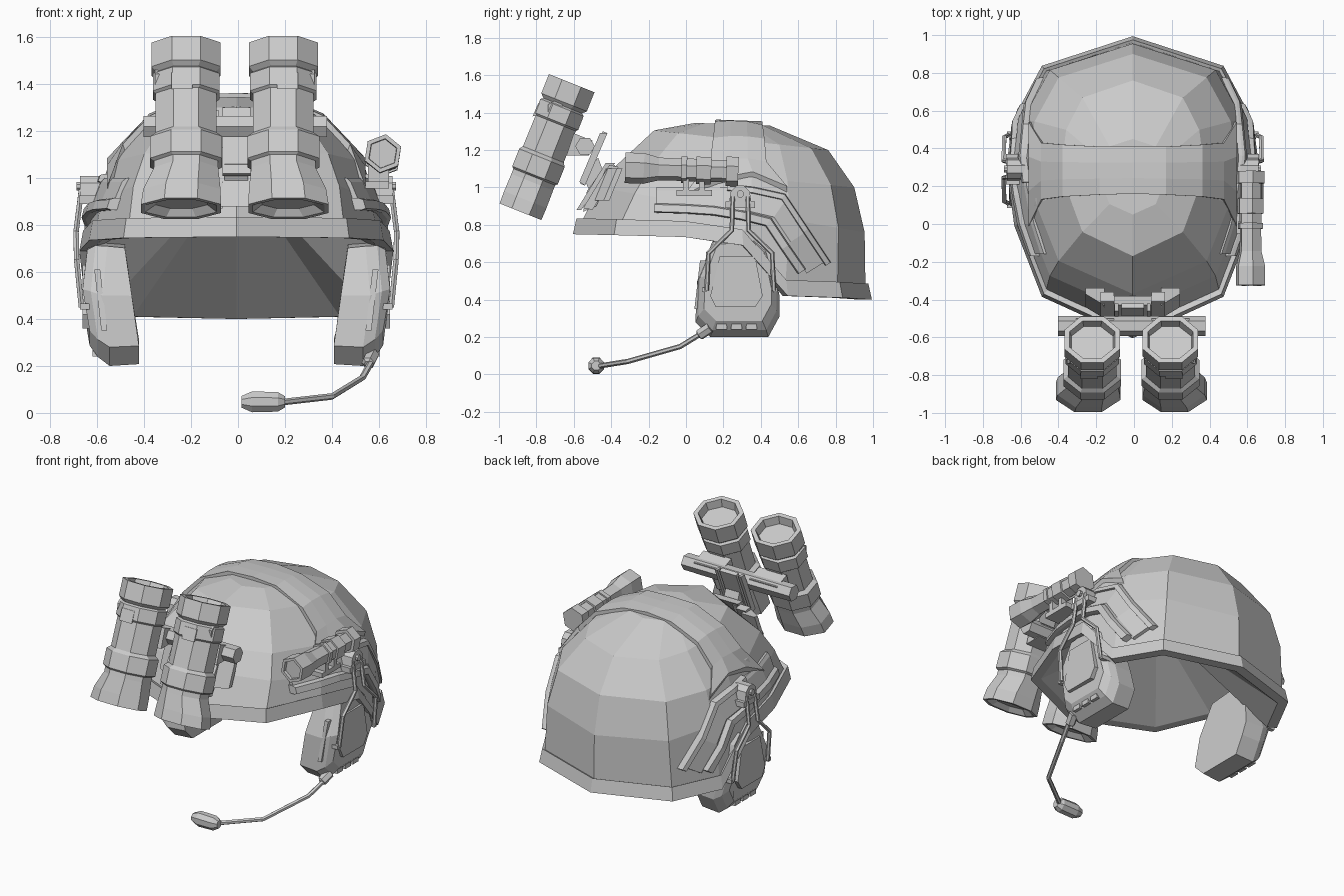
import bpy, bmesh, math
from mathutils import Vector as V
from mathutils.bvhtree import BVHTree

if "Cube" in bpy.data.objects:
    bpy.data.objects.remove(bpy.data.objects["Cube"])

MID = -.007  # symmetry plane of the model


def make(name, verts, faces, mirror=False, fix=True):
    me = bpy.data.meshes.new(name)
    me.from_pydata([tuple(v) for v in verts], [], faces)
    if fix:
        bm = bmesh.new()
        bm.from_mesh(me)
        bmesh.ops.recalc_face_normals(bm, faces=bm.faces)
        bm.to_mesh(me)
        bm.free()
    ob = bpy.data.objects.new(name, me)
    ob.location.x = MID
    bpy.context.collection.objects.link(ob)
    if mirror:
        ob.modifiers.new("mirror", 'MIRROR').use_mirror_merge = False
    return ob


def quads(rings, n, closed=False):
    last = rings if closed else rings - 1
    return [(k * n + j, k * n + (j + 1) % n, (k + 1) % rings * n + (j + 1) % n, (k + 1) % rings * n + j)
            for k in range(last) for j in range(n)]


def loft(name, rings, mirror=False, closed=False):
    n, m = len(rings[0]), len(rings)
    f = quads(m, n, closed)
    if not closed:
        f += [tuple(range(n)), tuple(range((m - 1) * n, m * n))]
    return make(name, [p for r in rings for p in r], f, mirror)


def lathe(name, start, axis, ref, prof, sides=8, mirror=False, phase=0.5):
    # profile rows: distance, radius along u, [radius along v, shift along u]
    a = V(axis).normalized()
    u = (V(ref) - V(ref).dot(a) * a).normalized()
    v = a.cross(u)
    rings = []
    for t, ru, *rest in prof:
        rv, du = (list(rest) + [ru, 0][len(rest):])
        rings.append([V(start) + a * t + u * (du + ru * math.cos(q)) + v * rv * math.sin(q)
                      for q in [2 * math.pi * (i + phase) / sides for i in range(sides)]])
    return loft(name, rings, mirror)


def tube(name, pts, r, ref, sides=6, mirror=False):
    pts = [V(p) for p in pts]
    rings = []
    for i, p in enumerate(pts):
        t = (pts[min(i + 1, len(pts) - 1)] - pts[max(i - 1, 0)]).normalized()
        u = V(ref).cross(t).normalized()
        w = t.cross(u)
        rings.append([p + r * (u * math.cos(q) + w * math.sin(q))
                      for q in [2 * math.pi * (k + .5) / sides for k in range(sides)]])
    return loft(name, rings, mirror)


def prism(name, yz, x0, x1, mirror=False):
    return loft(name, [[(x, y, z) for y, z in yz] for x in (x0, x1)], mirror)


def box_yz(y0, y1, z0, z1):
    return [(y0, z0), (y1, z0), (y1, z1), (y0, z1)]


# helmet shell: faceted rings from rim to crown
half = [(0, -.57, .79), (.46, -.36, .785), (.60, 0, .775), (.64, .3, .73), (.61, .53, .46), (.46, .81, .45), (0, .96, .44)]
rim = [V(p) for p in half] + [V((-x, y, z)) for x, y, z in half[-2:0:-1]]
rows = [(-.47, 1.0, .955, .76, .61), (-.37, 1.12, .90, 1.0, .545), (-.17, 1.305, .76, 1.2, .37), (.05, 1.345, .45, 1.33, .17)]
rings = [rim]
for yf, zf, yb, zb, hw in rows:
    ring = []
    for p in rim:
        v = (p.y + .57) / 1.53
        ring.append(V((p.x / .64 * hw, yf + (yb - yf) * v, zf + (zb - zf) * v)))
    rings.append(ring)
sv = [p for r in rings for p in r]
sf = quads(5, 12) + [tuple(range(48, 60))]
bvh = BVHTree.FromPolygons(sv, sf)
make("helmet_shell", sv, sf, fix=False)


def side_x(y, z):
    hit = bvh.ray_cast(V((2, y, z)), V((-1, 0, 0)))[0]
    return hit.x if hit else .61


def top_z(x, y):
    hit = bvh.ray_cast(V((x, y, 3)), V((0, 0, -1)))[0]
    return hit.z if hit else 1.0


def strip(name, path, w, t):
    # raised strip that hugs the side of the shell, with bevelled edges
    pts = [V(p) for p in path]
    rings = []
    for i, p in enumerate(pts):
        a = (p - pts[i - 1]).normalized() if i else (pts[1] - p).normalized()
        b = (pts[i + 1] - p).normalized() if i < len(pts) - 1 else a
        d = (a + b).normalized()
        n = V((-d.y, d.x)) * w / 2 / max(.5, d.dot(a))
        rings.append([(side_x(*(p + n * s)) + o, (p + n * s).x, (p + n * s).y)
                      for s, o in ((-1, -.03), (-1, t * .6), (-.75, t), (.75, t), (1, t * .6), (1, -.03))])
    return loft(name, rings, True)


# rim trim, and a faceted inner liner rising to one point
trim = []
for p in rim:
    c = V((0, .2, 0))
    f = V((p.x, p.y - .2, 0))
    trim.append([c + f * s + V((0, 0, p.z + dz)) for s, dz in ((1.045, -.04), (1.02, .045), (.975, .03), (.96, -.04))])
loft("rim_trim", trim, closed=True)
make("inner_liner", [t[3] for t in trim] + [V((0, .2, 1.05))], [((j + 1) % 12, j, 12) for j in range(12)], fix=False)

# raised crown band with flared ends
band = [(.0, .16, .41), (.17, .155, .41), (.36, .145, .42), (.47, .13, .43), (.535, -.01, .54)]
cols = [(-x, a, b) for x, a, b in band[:0:-1]] + band
rings = []
for x, a, b in cols:
    line = [(x, a + (b - a) * k / 3) for k in range(4)]
    rings.append([(x * 1.03, y, top_z(x, y) + .022) for x, y in line] + [(x, y, top_z(x, y) - .02) for x, y in line[::-1]])
loft("crown_band", rings)

# side covers and rails
strip("side_cover", [(-.16, .935), (0, .935), (.2, .935), (.35, .92), (.5, .885), (.6, .735), (.7, .575)], .13, .022)
strip("rail_lower", [(-.17, .89), (0, .885), (.15, .875), (.3, .85), (.44, .815), (.53, .68), (.62, .55)], .05, .045)
strip("rail_upper", [(.22, 1.0), (.36, .985), (.52, .95), (.64, .77), (.76, .59)], .035, .035)

# ear cups: lofted slices, tilted inward toward the bottom
oval = [(.14, .71), (.38, .73), (.45, .66), (.5, .42), (.5, .31), (.44, .2), (.13, .2), (.05, .28), (.06, .5)]
cup = []
for x, s, lift in ((.445, .97, 0), (.57, 1, 0), (.62, .93, .02), (.655, .8, .035)):
    cup.append([(x + (.03 if z > .6 and x < .5 else 0) - (.03 if z < .35 else 0) - (.02 if z > .6 and x > .5 else 0),
                 .28 + (y - .28) * s, .46 + (z - .46) * s + lift) for y, z in oval])
loft("ear_cup", cup, True)
prism("cup_side_panel", [(.18, .63), (.37, .63), (.41, .42), (.37, .36), (.16, .36), (.13, .42)], .6, .655, True)
for y in (.19, .27, .35):
    prism("cup_grille", [(y - .03, .24), (y + .03, .24), (y + .025, .285), (y - .025, .285)], .53, .612, True)
loft("cup_front_bar", [[(.55, y, .35), (.575, y, .35), (.605, y + .03, .61), (.58, y + .03, .61)]
                       for y in (.045, .12)], True)

# pivot brackets and wire arms
prism("pivot_plate", box_yz(.21, .37, .89, .925), .58, .67, True)
prism("pivot_tab", [(.23, .92), (.35, .92), (.34, .98), (.31, 1.01), (.27, 1.01), (.24, .98)], .57, .665, True)
lathe("pivot_pin", (.64, .29, .965), (1, 0, 0), (0, 1, 0), [(0, .02), (.04, .02)], 8, True)
for s in (-1, 1):
    tube("ear_arm", [(.66, .29 + s * .04, .95), (.683, .29 + s * .045, .77), (.68, .29 + s * .17, .65),
                     (.66, .29 + s * .18, .45)], .013, (0, 1, .3), 6, True)
    prism("arm_clip", box_yz(.275 + s * .19, .3 + s * .19, .44, .465), .58, .665, True)

# boom microphone
lathe("boom_joint", (.58, .13, .25), (-.2, -.6, -.4), (0, 0, 1), [(0, .03), (.07, .03), (.08, .015)], 6)
tube("boom", [(.582, .1, .23), (.537, -.03, .15), (.407, -.31, .07), (.197, -.46, .046)], .014, (0, 0, 1))
lathe("microphone", (.207, -.48, .047), (-1, 0, 0), (0, 0, 1),
      [(0, .026), (.03, .045, .045), (.14, .048, .045), (.185, .027)], 8)

# flashlight with recessed lens, plus its mount
lathe("flashlight", (.624, -.325, 1.105), (0, 1, -.035), (0, 0, 1),
      [(.02, .062), (0, .064), (0, .083), (.1, .083), (.18, .062), (.3, .06), (.3, .072), (.33, .072), (.33, .062),
       (.38, .062), (.38, .074), (.46, .074), (.46, .06), (.54, .06), (.54, .08), (.605, .08)], 6, phase=.15)
prism("light_mount_base", box_yz(-.05, .14, .955, .985), .55, .65)
for y in (0, .085):
    prism("light_mount_post", box_yz(y - .015, y + .015, .96, 1.09), .56, .65)

# front shroud
prism("shroud_plate", [(-.585, .88), (-.56, .88), (-.38, 1.13), (-.43, 1.13)], -.1, .1)
prism("shroud_plate_side", [(-.55, .89), (-.5, .88), (-.36, 1.11), (-.41, 1.12)], .1, .17, True)
prism("shroud_rib", [(-.55, .87), (-.53, .98), (-.43, 1.12), (-.38, 1.12), (-.48, .9)], .06, .09, True)
loft("shroud_wing", [[(.15, y, z), (.25, y + .06, z), (.25, y + .09, z), (.15, y + .09, z)]
                     for y, z in ((-.5, .93), (-.43, 1.1))], True)

# flip arm, plate and cross bar
prism("flip_arm", [(-.52, .99), (-.44, 1.08), (-.47, 1.16), (-.55, 1.06)], -.05, .05)
prism("flip_plate", [(-.445, 1.3), (-.42, 1.29), (-.54, 1.01), (-.565, 1.02)], -.06, .06)
prism("flip_rail", [(-.46, 1.29), (-.42, 1.29), (-.54, 1.01), (-.57, 1.03)], .075, .095, True)
lathe("cross_bar", (-.395, -.54, 1.22), (1, 0, 0), (0, 1, 0), [(0, .052), (.78, .052)], 6, phase=0)
prism("bar_bracket", [(-.64, 1.17), (-.52, 1.17), (-.5, 1.25), (-.6, 1.29)], .1, .3, True)

# twin goggle tubes, tilted back, with recessed ends
tubes = [lathe("goggle_tube", (.207, -.885, .87), (0, .275, .69), (1, 0, 0),
               [(.03, .12, .08, .02), (0, .165, .105, .022), (0, .185, .13, .022), (.07, .178, .132, .018),
                (.17, .148, .13), (.2, .148, .13), (.21, .166, .142), (.31, .166, .142), (.33, .14, .127),
                (.51, .14, .125), (.52, .153, .135), (.6, .153, .135), (.61, .138, .12), (.63, .159, .142),
                (.74, .159, .142), (.74, .13, .115), (.69, .12, .1)], 8, True),
         lathe("goggle_knob", (.3, -.7, 1.42), (1, 0, 0), (0, 1, 0), [(0, .045), (.04, .045)], 6, True),
         prism("goggle_switch", [(-.82, 1.38), (-.73, 1.4), (-.7, 1.46), (-.79, 1.45)], .18, .27, True)]
for ob in tubes:
    ob.location.x = -.014
